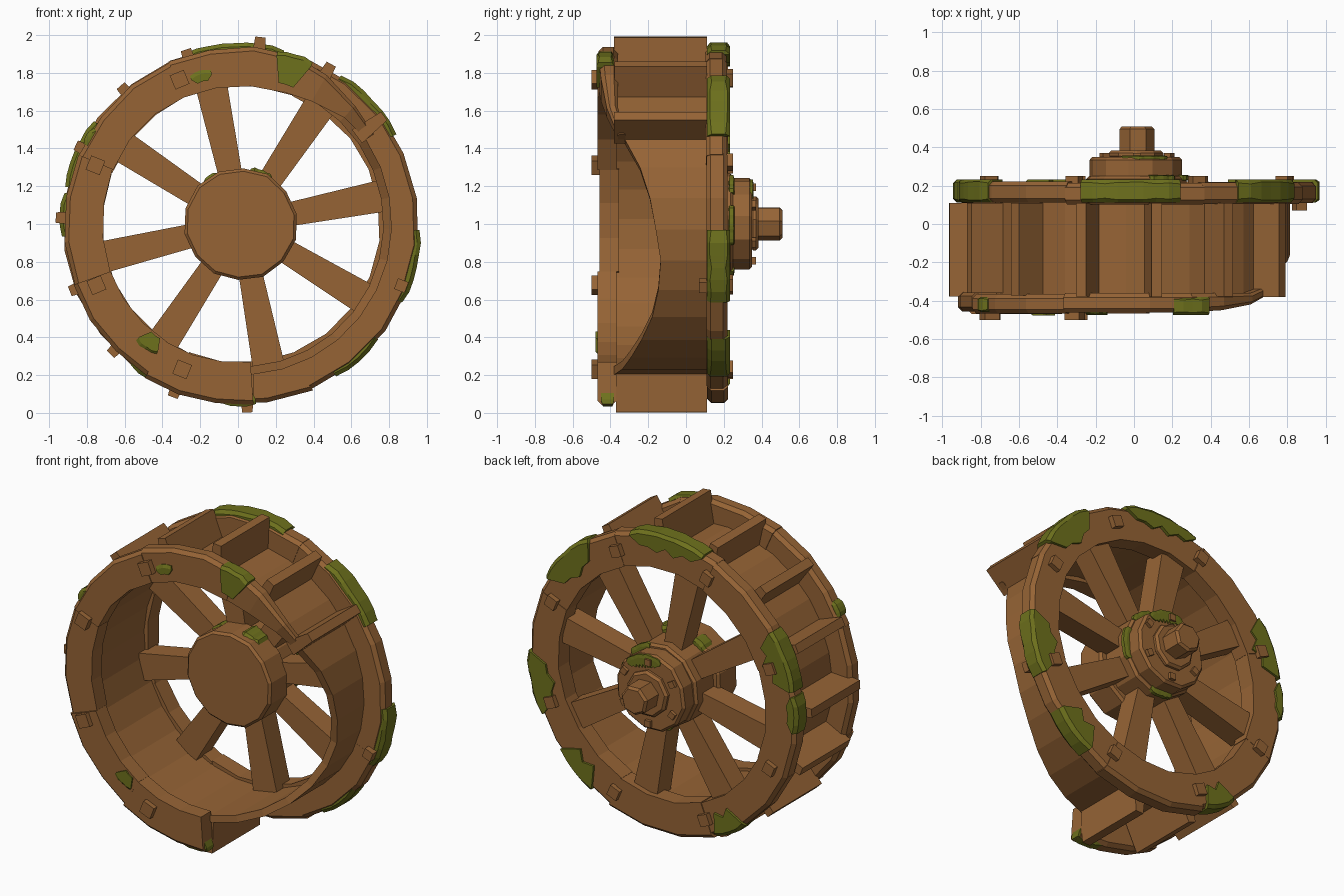
import bpy, bmesh, math, random
from mathutils import Vector

if "Cube" in bpy.data.objects:
    bpy.data.objects.remove(bpy.data.objects["Cube"])

random.seed(7)
CX, CZ = 0.015, 1.0          # wheel axis runs along y


def material(name, col):
    m = bpy.data.materials.new(name)
    m.diffuse_color = (*col, 1)
    m.use_nodes = True
    m.node_tree.nodes["Principled BSDF"].inputs["Base Color"].default_value = m.diffuse_color
    return m


WOOD = material("brown wood", (0.305, 0.127, 0.036))
MOSS = material("green moss", (0.155, 0.165, 0.012))


def jit(s):
    return random.uniform(-s, s)


def polar(a, r, y, side=0.0):
    """Point at angle a (degrees), radius r, depth y, shifted sideways along the tangent."""
    c, s = math.cos(math.radians(a)), math.sin(math.radians(a))
    return Vector((CX + r * c - side * s, y, CZ + r * s + side * c))


def finish(bm, name, mat):
    bmesh.ops.recalc_face_normals(bm, faces=bm.faces)
    me = bpy.data.meshes.new(name)
    bm.to_mesh(me)
    bm.free()
    me.materials.append(mat)
    ob = bpy.data.objects.new(name, me)
    bpy.context.collection.objects.link(ob)
    return ob


def sweep(bm, sections, closed=False):
    """Skin a list of (angle, [(r, y), ...]) profiles round the axis."""
    rows = [[bm.verts.new(polar(a, r, y)) for r, y in prof] for a, prof in sections]
    n = len(rows[0])
    for i in range(len(rows) if closed else len(rows) - 1):
        p, q = rows[i], rows[(i + 1) % len(rows)]
        for j in range(n):
            bm.faces.new((p[j], p[(j + 1) % n], q[(j + 1) % n], q[j]))
    if not closed:
        bm.faces.new(rows[0])
        bm.faces.new(rows[-1])


def block(bm, a, r0, r1, y0, y1, w0, w1):
    """Radial board: width w0 at radius r0, w1 at radius r1."""
    v = [bm.verts.new(polar(a, r, y, s * w / 2))
         for r, w in ((r0, w0), (r1, w1)) for y in (y0, y1) for s in (-1, 1)]
    for f in ((0, 1, 3, 2), (4, 5, 7, 6), (0, 1, 5, 4), (2, 3, 7, 6), (0, 2, 6, 4), (1, 3, 7, 5)):
        bm.faces.new([v[i] for i in f])


def rim_profile(r0, r1, y0, y1, c=0.022):
    return [(r0, y0), (r1 - c, y0), (r1, y0 + c), (r1, y1 - c), (r1 - c, y1), (r0, y1)]


def lerp_table(t, x):
    for (x0, v0), (x1, v1) in zip(t, t[1:]):
        if x <= x1:
            return v0 + (v1 - v0) * max(0, (x - x0)) / (x1 - x0)
    return t[-1][1]


def cylinder(name, r, y0, y1, n, chamfer=0.015, wob=0.006):
    bm = bmesh.new()
    rr = [r + jit(wob) for _ in range(n)]
    rings = [[bm.verts.new(polar(360 * i / n + 10, rr[i] - c, y)) for i in range(n)]
             for c, y in ((chamfer, y0), (0, y0 + chamfer), (0, y1 - chamfer), (chamfer, y1))]
    for p, q in zip(rings, rings[1:]):
        for i in range(n):
            bm.faces.new((p[i], p[(i + 1) % n], q[(i + 1) % n], q[i]))
    bm.faces.new(rings[0])
    bm.faces.new(rings[-1])
    return finish(bm, name, WOOD)


# Back rim: full ring of slightly uneven planks
bm = bmesh.new()
for k in range(8):
    a0, d, dr = 23 + 45 * k, jit(0.005), 0.012 if k == 5 else jit(0.004)
    sweep(bm, [(a0 + t * 45.4, rim_profile(0.735 + jit(0.004), 0.946 + dr + jit(0.004),
                                         0.107 + d, 0.218 + d)) for t in (0, 0.33, 0.67, 1)])
finish(bm, "back_rim", WOOD)

# Front rim: broken ring, thinning to a splinter at its upper end
bm = bmesh.new()
sweep(bm, [(34, rim_profile(0.80, 0.85, -0.36, -0.32, 0.008)),
           (46, rim_profile(0.785, 0.87, -0.42, -0.36, 0.015)),
           (60, rim_profile(0.75, 0.91, -0.45, -0.36)),
           (72, rim_profile(0.735, 0.935, -0.46, -0.36))])
for a0, a1, dr in ((72, 114, 0), (114, 157, -0.005), (157, 200, 0), (200, 238, 0.005), (238, 274, 0.02)):
    d = jit(0.007)
    sweep(bm, [(a0 + (a1 - a0) * t, rim_profile(0.735 + jit(0.004), 0.938 + dr + jit(0.005),
                                               -0.462 + d, -0.36 + d)) for t in (0, 0.33, 0.67, 1)])
finish(bm, "front_rim", WOOD)

# Drum wall between the rims, bitten away on the right
EDGE = [(-86, -0.38), (-66, -0.31), (-34, -0.16), (-16, -0.13), (0, -0.165),
        (17, -0.21), (35, -0.33), (52, -0.40), (275, -0.40)]
bm = bmesh.new()
sweep(bm, [(a, [(0.755, y), (0.80, y), (0.80, 0.12), (0.755, 0.12)])
           for a in [-86 + 12 * i for i in range(31)] for y in [lerp_table(EDGE, a)]])
finish(bm, "drum_wall", WOOD)

# Paddles
bm = bmesh.new()
for k in range(11):
    a = 37 + 23.5 * k
    tip = {0: 0.95, 2: 0.995, 10: 0.998}.get(k, 0.978 + jit(0.01))
    block(bm, a, 0.77, tip, -0.37 + jit(0.012), 0.11, 0.09, 0.055)
finish(bm, "paddles", WOOD)

# Spokes
bm = bmesh.new()
for k in range(8):
    block(bm, 12.5 + 45 * k + jit(1.5), 0.2, 0.77, 0.045, 0.185, 0.12, 0.17)
finish(bm, "spokes", WOOD)

# Hub, stepped flange and axle
cylinder("front_hub_disc", 0.30, -0.12, 0.07, 14)
cylinder("hub_core", 0.265, 0.05, 0.25, 12)
cylinder("back_hub_disc", 0.245, 0.235, 0.35, 12)
cylinder("back_flange", 0.145, 0.34, 0.385, 9)
cylinder("axle", 0.092, 0.37, 0.51, 7)

# Square bolts through the rims and on the hub
bm = bmesh.new()
for k in range(8):
    a = 113 + 45 * k
    block(bm, a, 0.80, 0.87, 0.20, 0.25, 0.07, 0.07)
    if k < 4:
        block(bm, a, 0.79, 0.87, -0.50, -0.44, 0.08, 0.08)
block(bm, 339, 0.88, 0.94, 0.07, 0.12, 0.06, 0.06)
for k in range(6):
    block(bm, 30 + 60 * k, 0.175, 0.215, 0.34, 0.37, 0.04, 0.04)
finish(bm, "bolts", WOOD)


def moss(bm, a0, a1, rin, rout, y0, y1):
    """Ragged patch over a rim: tapered ends, jagged inner edge, chamfered outside."""
    n = max(4, round((a1 - a0) / 4))
    sections = []
    for i in range(n + 1):
        t = i / n
        w = math.sin(math.pi * t) ** 0.5 * (0.95 if i % 2 else random.uniform(0.45, 0.8))
        ro = rout + jit(0.003) - (0.01 if i in (0, n) else 0)
        ri = rout - 0.035 - (rout - 0.035 - rin) * w
        s = (y1 - y0) * (0.1 + 0.1 * random.random())
        sections.append((a0 + (a1 - a0) * t, [(ri, y0), (ro - 0.02, y0), (ro, y0 + s),
                                              (ro, y1 - s), (ro - 0.02, y1), (ri, y1)]))
    sweep(bm, sections)


# Moss on the rims and hub
bm = bmesh.new()
for a0, a1, rin in ((30, 56, 0.78), (76, 108, 0.83), (145, 168, 0.77), (170, 184, 0.88),
                    (-26, -2, 0.77), (-58, -40, 0.77), (232, 246, 0.78)):
    moss(bm, a0, a1, rin, 0.959, 0.112, 0.233)
moss(bm, 66, 78, 0.74, 0.945, -0.475, -0.38)
moss(bm, 101, 109, 0.77, 0.84, -0.475, -0.42)
moss(bm, 228, 237, 0.725, 0.84, -0.478, -0.38)
moss(bm, 264, 274.8, 0.80, 0.967, -0.45, -0.38)
moss(bm, 147, 153, 0.90, 0.942, -0.46, -0.38)
moss(bm, 45, 112, 0.15, 0.235, 0.335, 0.357)
for a0, a1 in ((-25, 22), (40, 75), (250, 285)):
    moss(bm, a0, a1, 0.20, 0.272, 0.225, 0.257)
moss(bm, 55, 80, 0.26, 0.306, -0.07, 0.075)
moss(bm, 114, 132, 0.26, 0.308, -0.02, 0.075)
finish(bm, "moss_patches", MOSS)
